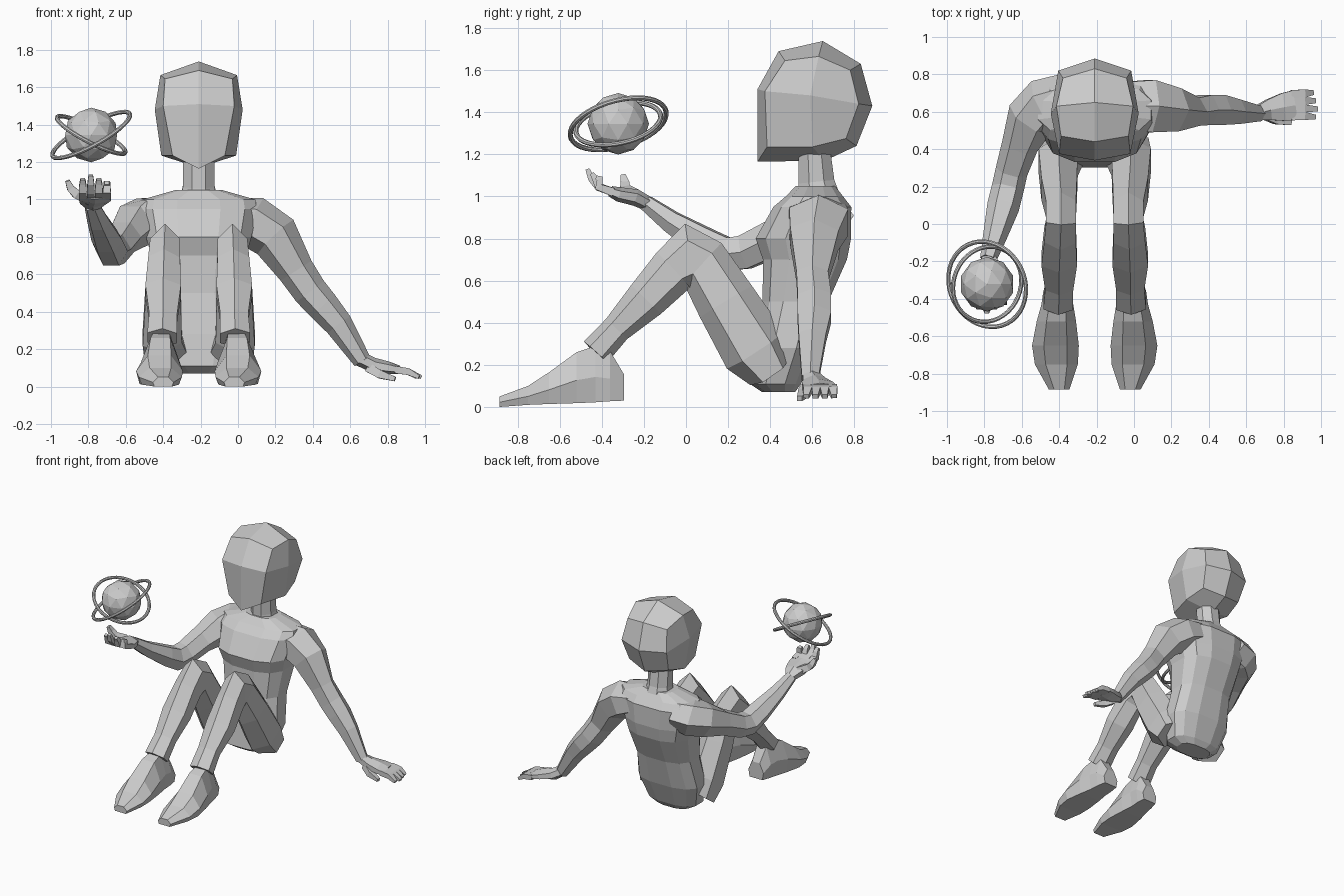
import bpy, bmesh, math
from mathutils import Vector

CX = -0.21  # body centre line
grey = bpy.data.materials.new("clay_grey")
grey.diffuse_color = (0.6, 0.6, 0.6, 1)


def finish(name, bm):
    bmesh.ops.recalc_face_normals(bm, faces=bm.faces)
    me = bpy.data.meshes.new(name)
    bm.to_mesh(me)
    bm.free()
    me.materials.append(grey)
    ob = bpy.data.objects.new(name, me)
    bpy.context.collection.objects.link(ob)
    return ob


def skin(name, rings):
    """Join equal rings of points into a closed tube."""
    bm = bmesh.new()
    vs = [[bm.verts.new(p) for p in r] for r in rings]
    n = len(rings[0])
    for a, b in zip(vs, vs[1:]):
        for i in range(n):
            j = (i + 1) % n
            bm.faces.new((a[i], a[j], b[j], b[i]))
    bm.faces.new(vs[0])
    bm.faces.new(vs[-1])
    return finish(name, bm)


def limb(name, secs, side, n=6, turn=0.5):
    """Tube along a path; each section is (x, y, z, half width on side axis, other half width)."""
    pts = [Vector(s[:3]) for s in secs]
    rings = []
    for i, s in enumerate(secs):
        a, b = pts[max(i - 1, 0)], pts[min(i + 1, len(pts) - 1)]
        t = (pts[i] - a).normalized() + (b - pts[i]).normalized()
        t.normalize()
        u = Vector(side)
        u = (u - t * u.dot(t)).normalized()
        v = t.cross(u)
        k = 1 / math.cos(math.pi / n) if turn else 1
        ring = []
        for j in range(n):
            w = 2 * math.pi * (j + turn) / n
            ring.append(pts[i] + u * s[3] * k * math.cos(w) + v * s[4] * k * math.sin(w))
        rings.append(ring)
    return skin(name, rings)


# Head: three side-on layers of a rounded block, closed by a cheek point each side
outline = [(.34, 1.165), (.34, 1.51), (.44, 1.69), (.65, 1.738),
           (.83, 1.63), (.885, 1.43), (.81, 1.24), (.66, 1.17)]
inner = [(.385, 1.235, .14), (.375, 1.50, .19), (.47, 1.645, .18), (.63, 1.665, .205),
         (.78, 1.60, .17), (.82, 1.44, .195), (.76, 1.275, .17), (.60, 1.235, .20)]
bm = bmesh.new()
mid = [bm.verts.new((CX, y, z)) for y, z in outline]
for s in (-1, 1):
    lay = [bm.verts.new((CX + s * w, y, z)) for y, z, w in inner]
    cheek = bm.verts.new((CX + s * .235, .59, 1.48))
    for i in range(8):
        j = (i + 1) % 8
        bm.faces.new((mid[i], mid[j], lay[j], lay[i]))
    for i in (1, 3, 5, 7):
        bm.faces.new((cheek, lay[i], lay[(i + 1) % 8], lay[(i + 2) % 8]))
finish("head", bm)

# Neck
limb("neck", [(CX, .63, 1.0, .10, .10), (CX, .62, 1.07, .085, .085),
              (CX, .61, 1.22, .085, .075)], (1, 0, 0), 8)


# Torso: squared ellipses of (z, front y, back y, half width)
def oval(z, y0, y1, hx, n=12):
    out = []
    for i in range(n):
        a = 2 * math.pi * (i + .5) / n
        c, s = math.cos(a), math.sin(a)
        out.append((CX + hx * math.copysign(abs(c) ** .75, c),
                    (y0 + y1) / 2 + (y1 - y0) / 2 * math.copysign(abs(s) ** .75, s), z))
    return out


skin("torso", [oval(*s) for s in (
    (.07, .36, .52, .14), (.11, .30, .55, .21), (.28, .32, .62, .26), (.50, .36, .68, .235),
    (.70, .36, .77, .26), (.80, .325, .79, .29), (.95, .41, .79, .32), (1.0, .47, .75, .31),
    (1.05, .52, .71, .13))])

# Legs and shoes, one pair
for s, tag in ((-1, "right"), (1, "left")):
    def X(d):
        return CX + s * d
    limb(tag + "_leg", [(X(.17), .40, .17, .12, .10), (X(.195), .33, .27, .105, .14),
                        (X(.19), .19, .50, .095, .125), (X(.18), .08, .68, .08, .115),
                        (X(.18), .015, .71, .08, .14), (X(.185), -.06, .65, .085, .10),
                        (X(.19), -.19, .51, .095, .085), (X(.19), -.33, .37, .075, .06),
                        (X(.195), -.43, .26, .08, .065)], (1, 0, 0))
    rings = []
    for y, z0, z1, w, c in ((-.885, 0, .05, .055, .19), (-.75, .01, .10, .115, .205),
                            (-.65, .014, .165, .125, .21), (-.52, .018, .26, .105, .205),
                            (-.43, .022, .29, .085, .20), (-.36, .027, .265, .08, .195),
                            (-.295, .03, .155, .065, .19)):
        x, zm = X(c), z0 + (z1 - z0) * .45
        rings.append([(x - w * .85, y, z0), (x + w * .85, y, z0), (x + w, y, zm),
                      (x + w * .5, y, z1), (x - w * .5, y, z1), (x - w, y, zm)])
    skin(tag + "_shoe", rings)

# Propping arm
limb("left_arm", [(-.04, .63, .91, .13, .09), (.08, .63, .88, .14, .12), (.20, .61, .80, .115, .115),
                  (.31, .60, .62, .075, .085), (.385, .61, .51, .08, .08),
                  (.455, .61, .43, .08, .075), (.54, .60, .33, .065, .065),
                  (.665, .59, .135, .04, .042)], (0, 1, 0))
limb("left_palm", [(.65, .59, .15, .035, .035), (.72, .61, .115, .055, .035),
                   (.80, .625, .10, .075, .03), (.86, .635, .09, .08, .02)], (0, 1, 0))
for i in range(4):
    y = .575 + i * .04
    e = .98 - .012 * abs(i - 1)
    limb(f"left_finger_{i + 1}", [(.84, y, .09, .021, .02), (.91, y + .003, .08, .021, .018),
                                  (e, y - .004 + i * .004, .05, .013, .01)], (0, 1, 0), 4)
limb("left_thumb", [(.70, .585, .10, .025, .025), (.76, .555, .065, .022, .022),
                    (.84, .54, .04, .012, .012)], (0, 1, 0), 4)

# Raised arm
limb("right_arm", [(-.38, .65, .91, .10, .13), (-.48, .63, .89, .12, .13), (-.555, .56, .86, .11, .115),
                   (-.61, .42, .80, .085, .085), (-.655, .28, .735, .08, .075),
                   (-.675, .19, .725, .08, .075), (-.70, .09, .78, .07, .075),
                   (-.745, -.07, .88, .05, .055), (-.78, -.19, .97, .035, .038)], (0, 0, 1))
limb("right_palm", [(-.775, -.18, .965, .035, .03), (-.775, -.24, .995, .07, .035),
                    (-.765, -.32, 1.01, .085, .03), (-.765, -.36, 1.025, .085, .022)], (1, 0, 0))
for i in range(4):
    x = -.83 + i * .043
    e = .02 * abs(i - 1)
    limb(f"right_finger_{i + 1}", [(x, -.345, 1.02, .021, .02), (x, -.415, 1.045, .021, .02),
                                   (x, -.45 + e, 1.085, .018, .016),
                                   (x, -.468 + e, 1.13 - e, .012, .01)], (1, 0, 0), 4)
limb("right_thumb", [(-.80, -.25, 1.0, .03, .028), (-.865, -.29, 1.03, .024, .024),
                     (-.895, -.29, 1.06, .02, .02), (-.912, -.30, 1.10, .012, .012)], (0, 1, 0), 4)

# Floating planet with two tilted rings
PLANET = Vector((-.785, -.322, 1.345))
bm = bmesh.new()
bmesh.ops.create_icosphere(bm, subdivisions=2, radius=.146)
finish("planet", bm).location = PLANET
for name, normal, R in (("outer_ring", (-.55, -.28, 1), .235), ("inner_ring", (.52, -.22, 1), .205)):
    bpy.ops.mesh.primitive_torus_add(major_radius=R, minor_radius=.012, major_segments=40,
                                     minor_segments=8, location=PLANET)
    ob = bpy.context.object
    ob.name = name
    ob.rotation_euler = Vector(normal).to_track_quat('Z', 'Y').to_euler()
    ob.data.materials.append(grey)
